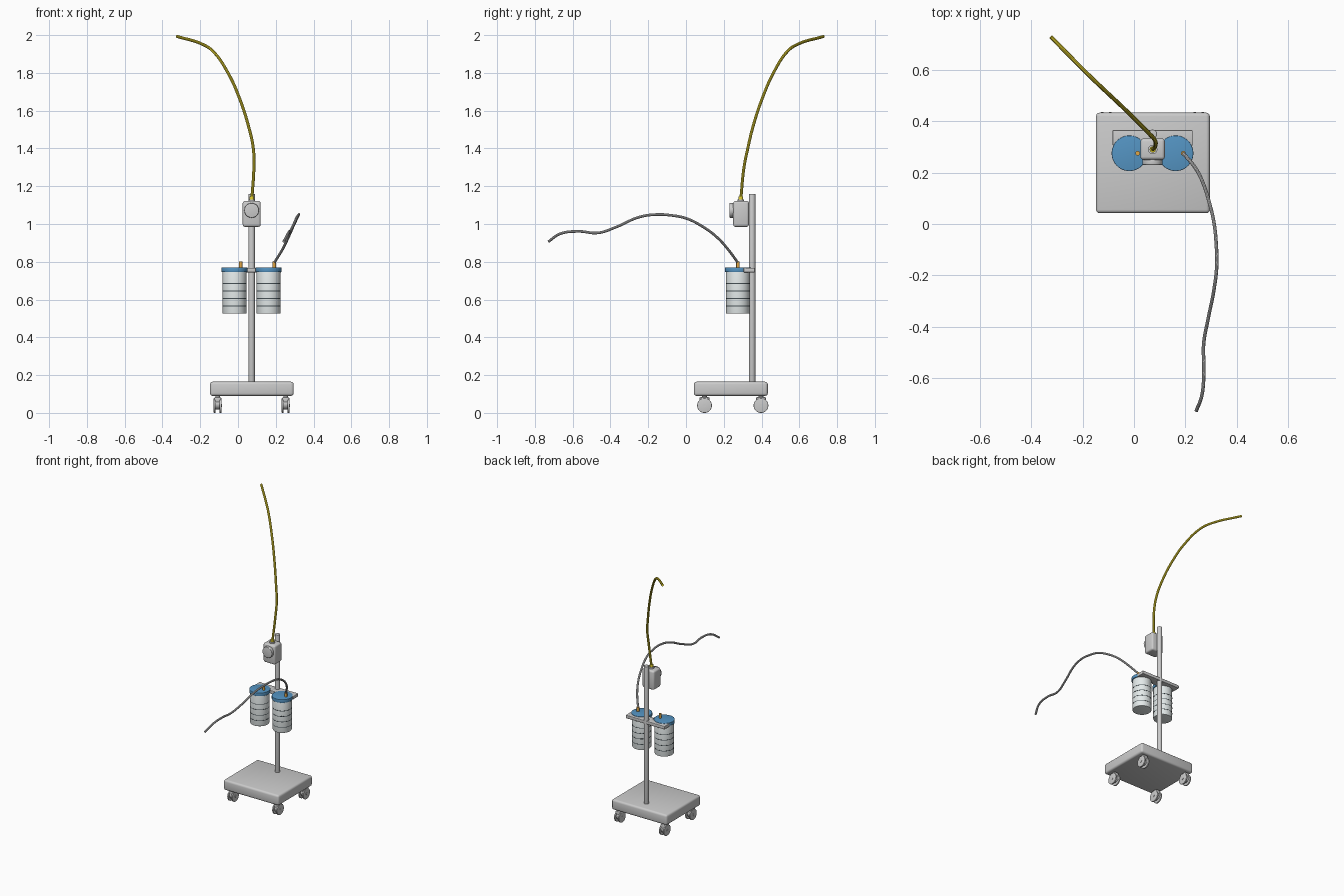
import bpy, math
from math import radians, pi

if "Cube" in bpy.data.objects:
    bpy.data.objects.remove(bpy.data.objects["Cube"])


def material(name, rgb):
    m = bpy.data.materials.new(name)
    m.diffuse_color = (*rgb, 1)
    m.use_nodes = True
    m.node_tree.nodes["Principled BSDF"].inputs["Base Color"].default_value = m.diffuse_color
    return m


BLUE = material("lid_blue", (0.09, 0.30, 0.55))
YELLOW = material("hose_yellow", (0.80, 0.66, 0.03))
ORANGE = material("port_orange", (0.75, 0.38, 0.06))
CLEAR = material("jar_pale", (0.78, 0.83, 0.83))
DARK = material("mark_dark", (0.06, 0.08, 0.09))


def finish(ob, name, mat=None, bevel=0, segments=3):
    ob.name = name
    if mat:
        ob.data.materials.append(mat)
    bpy.ops.object.select_all(action='DESELECT')
    ob.select_set(True)
    bpy.context.view_layer.objects.active = ob
    bpy.ops.object.transform_apply(location=False, rotation=True, scale=True)
    if bevel:
        b = ob.modifiers.new("bevel", 'BEVEL')
        b.width, b.segments, b.limit_method = bevel, segments, 'ANGLE'
        bpy.ops.object.modifier_apply(modifier="bevel")
    bpy.ops.object.shade_smooth_by_angle(angle=radians(35))
    return ob


def box(name, lo, hi, mat=None, bevel=0):
    bpy.ops.mesh.primitive_cube_add(size=1, location=[(a + b) / 2 for a, b in zip(lo, hi)])
    ob = bpy.context.object
    ob.scale = [b - a for a, b in zip(lo, hi)]
    return finish(ob, name, mat, bevel)


def cyl(name, centre, r, depth, axis='Z', mat=None, bevel=0, verts=32):
    rot = {'X': (0, pi / 2, 0), 'Y': (pi / 2, 0, 0), 'Z': (0, 0, 0)}[axis]
    bpy.ops.mesh.primitive_cylinder_add(vertices=verts, radius=r, depth=depth,
                                        location=centre, rotation=rot)
    return finish(bpy.context.object, name, mat, bevel)


def hose(name, pts, r, mat=None):
    cu = bpy.data.curves.new(name, 'CURVE')
    cu.dimensions = '3D'
    cu.bevel_depth, cu.bevel_resolution, cu.resolution_u = r, 3, 10
    cu.use_fill_caps = True
    sp = cu.splines.new('BEZIER')
    sp.bezier_points.add(len(pts) - 1)
    for bp, p in zip(sp.bezier_points, pts):
        bp.co = p
        bp.handle_left_type = bp.handle_right_type = 'AUTO'
    ob = bpy.data.objects.new(name, cu)
    bpy.context.collection.objects.link(ob)
    bpy.ops.object.select_all(action='DESELECT')
    ob.select_set(True)
    bpy.context.view_layer.objects.active = ob
    bpy.ops.object.convert(target='MESH')
    finish(bpy.context.object, name, mat)


CX = 0.072  # centre line of the stand

# Wheeled base and pole
box("base", (-0.148, 0.042, 0.09), (0.295, 0.433, 0.165), bevel=0.014)
cyl("pole", (CX, 0.35, 0.65), 0.0175, 1.02, bevel=0.002)

# Twin-wheel casters at the four corners
for fb, y in (("front", 0.098), ("rear", 0.397)):
    for lr, x in (("left", -0.108), ("right", 0.252)):
        tag = f"{fb}_{lr}_caster"
        for i, s in enumerate((-1, 1)):
            cyl(f"{tag}_wheel_{i}", (x + s * 0.0155, y, 0.039), 0.039, 0.010, 'X', bevel=0.002)
        cyl(f"{tag}_axle", (x, y, 0.039), 0.008, 0.046, 'X', verts=16)
        cyl(f"{tag}_hub", (x, y, 0.047), 0.028, 0.02, 'X', verts=24)
        box(f"{tag}_hood", (x - 0.018, y - 0.026, 0.055), (x + 0.018, y + 0.026, 0.083), bevel=0.005)
        cyl(f"{tag}_stem", (x, y, 0.086), 0.012, 0.016, verts=16)

# Jar bracket clamped on the pole
box("jar_bracket", (-0.083, 0.305, 0.744), (0.228, 0.365, 0.767), bevel=0.003)
box("bracket_clamp", (CX - 0.022, 0.295, 0.744), (CX + 0.022, 0.33, 0.768), bevel=0.003)

# Suction jars with lid, port and graduation rings
for lr, x, px in (("left", -0.018, 0.014), ("right", 0.162, 0.192)):
    y = 0.275
    cyl(f"{lr}_jar", (x, y, 0.637), 0.063, 0.224, mat=CLEAR, bevel=0.003, verts=48)
    cyl(f"{lr}_jar_lid", (x, y, 0.758), 0.069, 0.024, mat=BLUE, bevel=0.002, verts=48)
    cyl(f"{lr}_jar_port", (px, y, 0.783), 0.009, 0.036, mat=ORANGE, verts=20)
    for i in range(4):
        cyl(f"{lr}_jar_mark_{i}", (x, y, 0.566 + i * 0.0395), 0.0636, 0.004, mat=DARK, verts=48)

# Regulator with front dial and hose fitting
box("regulator_body", (0.025, 0.25, 0.985), (0.12, 0.333, 1.122), bevel=0.012)
cyl("regulator_dial", (CX, 0.242, 1.072), 0.039, 0.024, 'Y', bevel=0.004)
cyl("fitting_collar", (CX + 0.001, 0.29, 1.125), 0.018, 0.012, verts=24)
cyl("hose_fitting", (CX + 0.001, 0.29, 1.134), 0.012, 0.024, mat=YELLOW, verts=24)

# Supply hose and patient hose
hose("supply_hose", [(0.073, 0.29, 1.13), (0.084, 0.307, 1.30), (0.081, 0.327, 1.40),
                     (0.055, 0.356, 1.52), (0.01, 0.402, 1.66), (-0.053, 0.463, 1.80),
                     (-0.135, 0.54, 1.917), (-0.185, 0.588, 1.95), (-0.323, 0.728, 1.993)],
     0.008, YELLOW)
hose("patient_hose", [(0.192, 0.275, 0.795), (0.238, 0.219, 0.87), (0.266, 0.166, 0.928),
                      (0.292, 0.087, 0.987), (0.312, 0.0, 1.03), (0.320, -0.08, 1.046),
                      (0.322, -0.16, 1.05), (0.312, -0.25, 1.036), (0.289, -0.367, 0.985),
                      (0.271, -0.467, 0.953), (0.272, -0.57, 0.961), (0.264, -0.667, 0.948),
                      (0.242, -0.728, 0.907)], 0.007)
